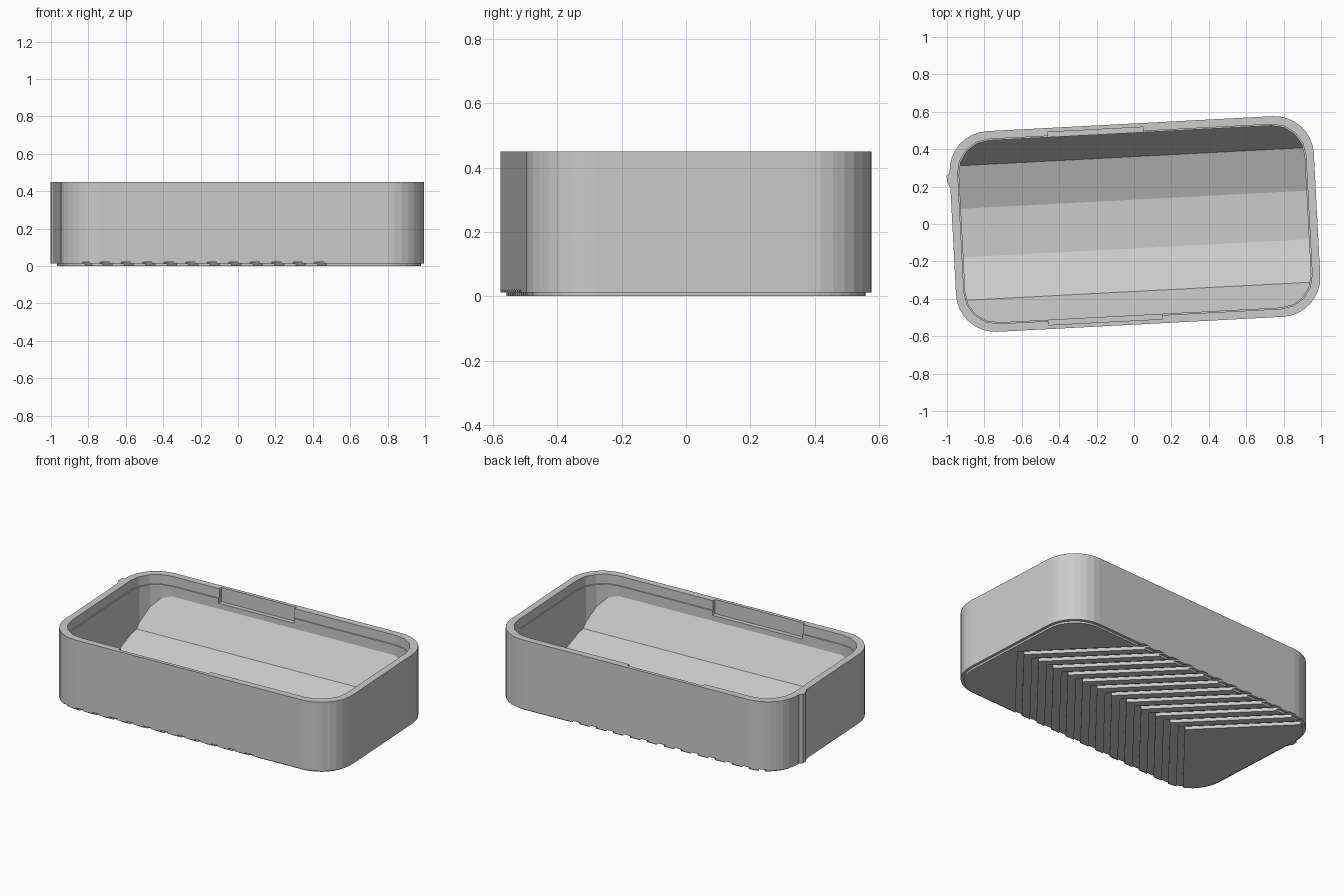
import bpy, bmesh, math
from mathutils import Matrix, Vector

if "Cube" in bpy.data.objects:
    bpy.data.objects.remove(bpy.data.objects["Cube"], do_unlink=True)

grey = bpy.data.materials.new("plain grey")
grey.use_nodes = True
COLOUR = (0.6, 0.6, 0.6, 1)
grey.diffuse_color = COLOUR
grey.node_tree.nodes["Principled BSDF"].inputs["Base Color"].default_value = COLOUR

HALF_X, HALF_Y, TOP, RADIUS = 0.975, 0.537, 0.45, 0.21


def outline(inset, segments):
    """Rounded rectangle, moved inwards by inset."""
    r = RADIUS - inset * 0.8
    cx, cy = HALF_X - inset - r, HALF_Y - inset - r
    pts = []
    for q, (sx, sy) in enumerate([(1, 1), (-1, 1), (-1, -1), (1, -1)]):
        for i in range(segments + 1):
            a = math.pi / 2 * (q + i / segments)
            pts.append((sx * cx + r * math.cos(a), sy * cy + r * math.sin(a)))
    return pts


def prism(name, pts, lo, hi, along_x=False):
    """Extrude a closed 2D outline along z, or along x for a (y, z) outline."""
    bm = bmesh.new()
    place = (lambda p, t: (t, p[0], p[1])) if along_x else (lambda p, t: (p[0], p[1], t))
    face = bm.faces.new([bm.verts.new(place(p, lo)) for p in pts])
    grown = bmesh.ops.extrude_face_region(bm, geom=[face])["geom"]
    shift = Vector((hi - lo, 0, 0)) if along_x else Vector((0, 0, hi - lo))
    bmesh.ops.translate(bm, vec=shift, verts=[v for v in grown if isinstance(v, bmesh.types.BMVert)])
    bmesh.ops.recalc_face_normals(bm, faces=bm.faces)
    mesh = bpy.data.meshes.new(name)
    bm.to_mesh(mesh)
    bm.free()
    mesh.materials.append(grey)
    ob = bpy.data.objects.new(name, mesh)
    bpy.context.collection.objects.link(ob)
    return ob


def box(name, x0, x1, y0, y1, z0, z1):
    return prism(name, [(x0, y0), (x1, y0), (x1, y1), (x0, y1)], z0, z1)


def combine(target, other, operation):
    """Apply a boolean and throw the helper away."""
    mod = target.modifiers.new("cut", "BOOLEAN")
    mod.operation, mod.object, mod.solver = operation, other, "EXACT"
    bpy.context.view_layer.objects.active = target
    bpy.ops.object.modifier_apply(modifier=mod.name)
    bpy.data.objects.remove(other, do_unlink=True)


# Outer body with a slightly inset base and a small corner ridge
tray = prism("tray", outline(0, 8), 0.012, TOP)
combine(tray, prism("base", outline(0.018, 8), 0, 0.05), "UNION")
combine(tray, prism("ridge", [(-0.95, 0.25), (-0.978, 0.25), (-0.992, 0.28),
                              (-0.992, 0.31), (-0.95, 0.35)], 0.012, TOP), "UNION")

# Cavity: faceted trough floor bounded by the inner wall
half_floor = [(0.13, 0.05), (0.36, 0.13), (0.49, 0.33), (0.49, 0.6)]
trough = half_floor + [(-y, z) for y, z in reversed(half_floor)]
cavity = prism("cavity", trough, -0.95, 0.95, along_x=True)
combine(cavity, prism("inner_wall", outline(0.05, 4), 0.02, 0.55), "INTERSECT")
combine(tray, cavity, "DIFFERENCE")

# Shallow lid ledge and the two catch recesses in the rim
combine(tray, prism("ledge", outline(0.043, 4), 0.39, 0.6), "DIFFERENCE")
combine(tray, box("back_recess", -0.44, 0.07, 0.4, HALF_Y - 0.022, 0.36, 0.6), "DIFFERENCE")
combine(tray, box("front_recess", -0.49, 0.12, 0.022 - HALF_Y, -0.4, 0.36, 0.6), "DIFFERENCE")

# Chevron grip grooves across the underside
for i in range(12):
    x = 0.91 - i * 0.115
    arm, width = 0.7, 0.05
    arrow = [(x, 0), (x - arm * 0.9, arm), (x - arm * 0.9 - width, arm), (x - width, 0),
             (x - arm * 0.9 - width, -arm), (x - arm * 0.9, -arm)]
    combine(tray, prism("groove", arrow, -0.05, 0.02), "DIFFERENCE")

# Set the tray slightly askew
tray.data.transform(Matrix.Translation((0.005, 0, 0)) @ Matrix.Rotation(math.radians(3), 4, "Z"))
